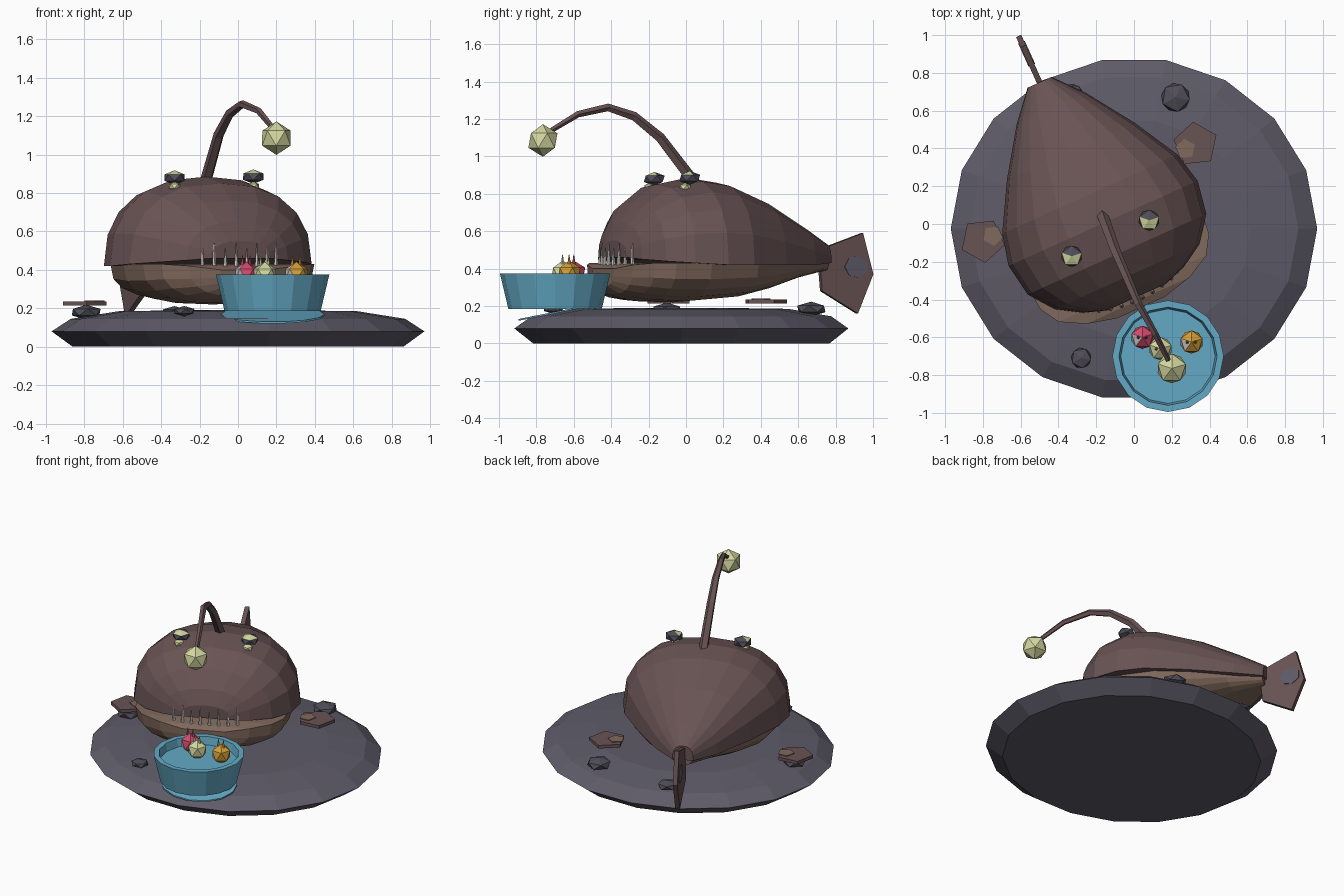
import bpy, bmesh, math
from mathutils import Vector, Matrix

cube = bpy.data.objects.get("Cube")
if cube:
    bpy.data.objects.remove(cube, do_unlink=True)


def material(name, rgb):
    m = bpy.data.materials.new(name)
    m.use_nodes = True
    lin = [(c / 255 / 12.92 if c < 11 else ((c / 255 + .055) / 1.055) ** 2.4) for c in rgb]
    m.diffuse_color = (*lin, 1)
    m.node_tree.nodes["Principled BSDF"].inputs["Base Color"].default_value = (*lin, 1)
    return m


STONE = material("slate stone", (94, 91, 104))
PEBBLE = material("dark pebble", (80, 77, 88))
SKIN = material("dark fish skin", (105, 83, 84))
BELLY = material("pale fish belly", (128, 104, 92))
BLUE = material("bowl blue", (100, 170, 197))
GLOW = material("glow yellow", (212, 216, 160))
PINK = material("berry pink", (210, 75, 110))
GOLD = material("warm gold", (212, 158, 55))
WHITE = material("tooth white", (205, 200, 198))


def finish(name, bm, *mats):
    bmesh.ops.recalc_face_normals(bm, faces=bm.faces)
    me = bpy.data.meshes.new(name)
    bm.to_mesh(me)
    bm.free()
    ob = bpy.data.objects.new(name, me)
    bpy.context.collection.objects.link(ob)
    for m in mats:
        me.materials.append(m)
    return ob


def loft(name, rings, *mats):
    """Skin closed rings of points and cap both ends."""
    bm = bmesh.new()
    loops = [[bm.verts.new(p) for p in r] for r in rings]
    n = len(loops[0])
    for a, b in zip(loops, loops[1:]):
        for i in range(n):
            j = (i + 1) % n
            bm.faces.new((a[i], a[j], b[j], b[i]))
    bm.faces.new(loops[0])
    bm.faces.new(loops[-1])
    return finish(name, bm, *mats)


def lathe(name, profile, sides, centre, mat, sy=1):
    rings = [[(centre[0] + r * math.cos(math.tau * i / sides),
               centre[1] + r * sy * math.sin(math.tau * i / sides), z)
              for i in range(sides)] for r, z in profile]
    return loft(name, rings, mat)


def gem(name, centre, r, mats, flat=1, rule=None, turn=0.3):
    """Faceted ball; faces that satisfy the rule take the second colour."""
    bm = bmesh.new()
    bmesh.ops.create_icosphere(bm, subdivisions=1, radius=r)
    m = Matrix.Translation(centre) @ Matrix.Diagonal((1, 1, flat, 1)) @ Matrix.Rotation(turn, 4, 'Z')
    bmesh.ops.transform(bm, matrix=m, verts=bm.verts)
    bm.normal_update()
    for f in bm.faces:
        f.material_index = int(bool(rule and rule(f.normal)))
    return finish(name, bm, *mats)


def plate(name, points, thick, mat):
    half = Vector(thick) / 2
    return loft(name, [[Vector(p) - half for p in points], [Vector(p) + half for p in points]], mat)


def cone(name, base, r, h, mat):
    return lathe(name, [(r, base[2]), (r * .15, base[2] + h)], 5, base, mat)


# Fish frame: t runs from tail to snout, u to the fish's left
TAIL = Vector((-.5, .75, 0))
FWD = Vector((.41, -.91, 0))
SIDE = Vector((.91, .41, 0))


def fish(t, u, z):
    return TAIL + FWD * t + SIDE * u + Vector((0, 0, z))


def half_shell(name, stations, mat, power, n=10):
    """Loft of half-oval sections: station = (t, half width, flat z, crown z)."""
    def section(t, w, z0, z1):
        pts = []
        for i in range(n + 1):
            a = math.pi * i / n
            c = math.cos(a)
            pts.append(fish(t, w * math.copysign(abs(c) ** power, c),
                            z0 + (z1 - z0) * max(0, math.sin(a)) ** power))
        return pts
    return loft(name, [section(*s) for s in stations], mat)


# Stone slab
lathe("stone_slab", [(.86, 0), (.97, .08), (.87, .145), (.62, .185), (.25, .19)],
      18, (0, -.025), STONE, .935)

# Fish body
half_shell("fish_back", [(0, .07, .43, .53), (.15, .2, .42, .62), (.4, .37, .42, .76),
                         (.65, .51, .42, .86), (.82, .55, .42, .885), (1, .52, .43, .85),
                         (1.13, .42, .44, .76), (1.21, .29, .45, .65), (1.25, .17, .46, .55)],
           SKIN, .85)
half_shell("fish_jaw_and_belly", [(.01, .06, .45, .39), (.2, .2, .44, .35), (.4, .34, .43, .29),
                                  (.6, .45, .43, .245), (.9, .51, .43, .22), (1.1, .49, .43, .225),
                                  (1.2, .43, .43, .24), (1.27, .3, .42, .26), (1.31, .14, .4, .3)],
           BELLY, .75)

# Tail fin with a slate patch on each face
outline = [(.05, .5), (-.21, .59), (-.27, .37), (-.18, .16), (.03, .28)]
plate("tail_fin", [fish(t, 0, z) for t, z in outline], SIDE * .03, SKIN)
for s in (-1, 1):
    plate("tail_patch", [fish(-.17 + .07 * math.cos(math.tau * i / 7), s * .016,
                              .41 + .06 * math.sin(math.tau * i / 7)) for i in range(7)],
          SIDE * .006, STONE)

# Side fins, resting flat beside the body, with pale inner patches
for s, label in ((1, "left"), (-1, "right")):
    def pentagon(r, u, z):
        return [fish(.64 + r * math.sin(math.tau * i / 5), s * (u + r * math.cos(math.tau * i / 5)), z)
                for i in range(5)]
    plate(label + "_side_fin", pentagon(.12, .62, .225), (0, 0, .022), SKIN)
    plate(label + "_fin_patch", pentagon(.055, .56, .238), (0, 0, .006), BELLY)

# Teeth along the lip
for i in range(8):
    u = -.21 + .06 * i
    base = fish(1.265 - .7 * u * u, u, .42)
    cone("tooth", base, .012, .12 if i % 2 else .09, WHITE)

# Eyes on top of the head
for pos in ((-.33, -.17, .88), (.08, .02, .885)):
    gem("eye", pos, .062, (PEBBLE, GLOW), .6, lambda n: n.z > .75 and n.y < .1)
    gem("eye_glow", (pos[0], pos[1] - .025, .835), .035, (GLOW,), .7)

# Lure rod and glowing bulb
path = [(-.17, .05, .85), (-.1, -.14, 1.1), (-.04, -.28, 1.215),
        (.02, -.42, 1.262), (.11, -.58, 1.225), (.18, -.72, 1.14)]
rings = []
for k, p in enumerate(path):
    along = (Vector(path[min(k + 1, 5)]) - Vector(path[max(k - 1, 0)])).normalized()
    up = SIDE.cross(along).normalized()
    r = .032 - .0035 * k
    rings.append([Vector(p) + r * (SIDE * math.cos(math.tau * i / 5) + up * math.sin(math.tau * i / 5))
                  for i in range(5)])
loft("lure_rod", rings, SKIN)
gem("lure_bulb", (.2, -.765, 1.085), .087, (GLOW,))

# Bowl, and the splash under it
BOWL = (.18, -.7)
lathe("bowl", [(.25, .185), (.295, .375), (.26, .375), (.25, .32)], 16, BOWL, BLUE)
splash = []
for i in range(14):
    a = math.tau * i / 14
    dy = .2 * math.sin(a)
    splash.append((BOWL[0] + .27 * math.cos(a), BOWL[1] + dy, .165 + .2 * dy))
plate("splash", splash, (0, 0, .009), BLUE)

# Treats in the bowl, each with a little tuft
for name, x, y, mat in (("pink_treat", .045, -.6, PINK), ("yellow_treat", .14, -.66, GLOW),
                        ("gold_treat", .305, -.625, GOLD)):
    gem(name, (x, y, .375), .068, (mat, WHITE), 1, lambda n, m=mat: m != GLOW and n.x < -.2 and n.y < .4)
    for dx in (-.022, .018):
        cone("treat_tuft", (x + dx, y, .425), .01, .05, mat)

# Loose pebbles
for x, y, z, r in ((.22, .67, .185, .085), (-.28, -.71, .185, .06), (-.33, .68, .18, .07),
                   (-.79, -.1, .18, .085)):
    gem("pebble", (x, y, z), r, (PEBBLE,), .45, None, x * 5)
